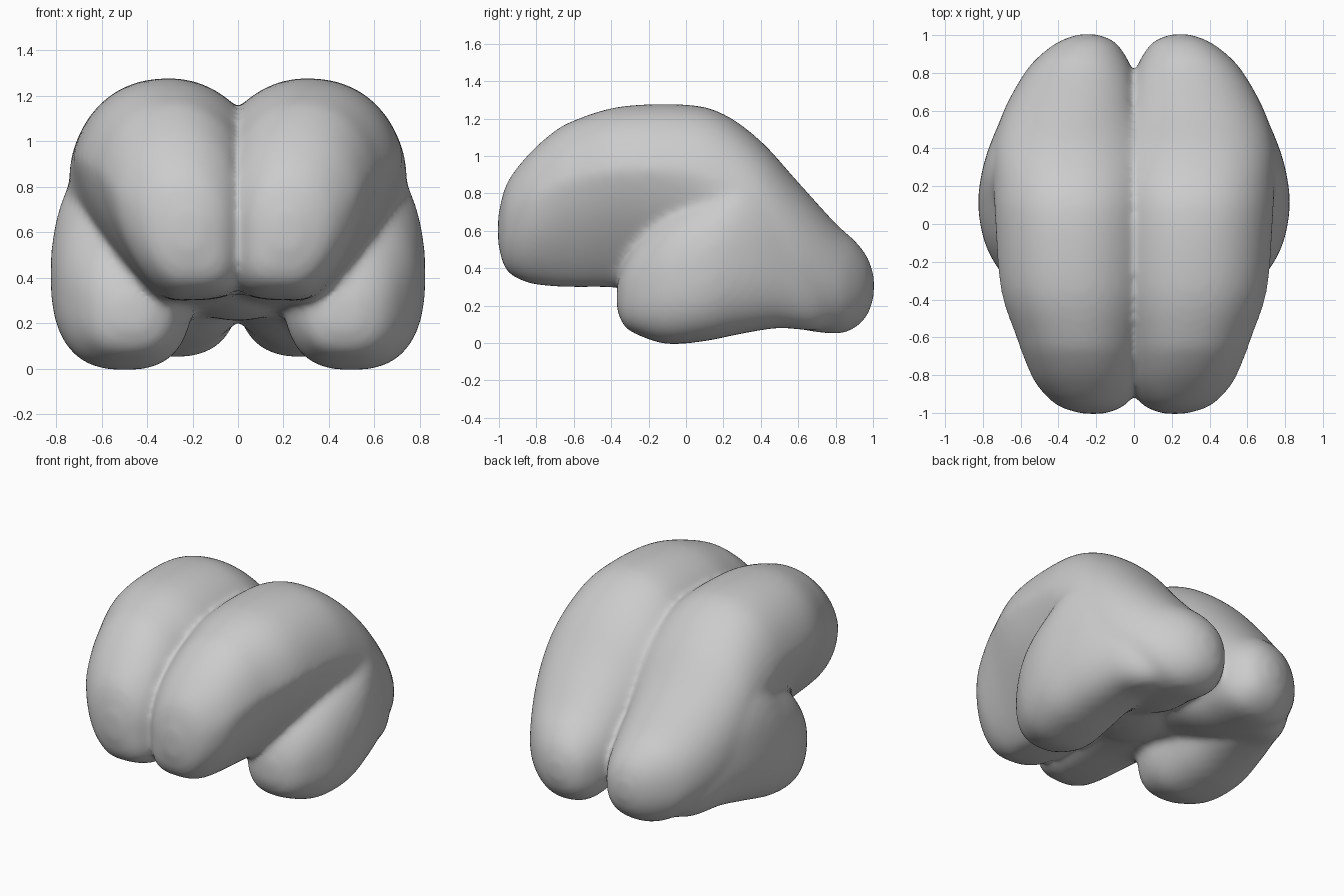
import bpy, bmesh
from math import sin, cos, tau
from mathutils import Vector, Matrix

cube = bpy.data.objects.get("Cube")
if cube:
    bpy.data.objects.remove(cube, do_unlink=True)

SIDES = 48
STEPS = 5

# Stations from front to back:
# y, inner x, outer x, bottom z, top z, undercut of the lower outer side
CEREBRUM = [
    (-1.005, .16, .27, .53, .68, 0),
    (-.96, .05, .41, .39, .85, .1),
    (-.85, -.03, .525, .325, 1.0, .2),
    (-.72, -.06, .59, .305, 1.12, .3),
    (-.60, -.08, .635, .30, 1.19, .36),
    (-.35, -.13, .72, .295, 1.265, .4),
    (0, -.15, .75, .24, 1.275, .33),
    (.20, -.15, .755, .19, 1.225, .1),
    (.40, -.12, .75, .12, 1.08, 0),
    (.60, -.04, .69, .075, .86, 0),
    (.80, .005, .58, .05, .64, 0),
    (.90, .05, .49, .08, .55, 0),
    (.97, .11, .39, .15, .46, 0),
    (1.005, .20, .29, .25, .36, 0),
]
TEMPORAL = [
    (-.37, .40, .53, .18, .31, 0),
    (-.33, .31, .63, .09, .43, 0),
    (-.25, .25, .71, .04, .56, 0),
    (-.10, .20, .79, -.005, .71, 0),
    (.10, .20, .825, .01, .83, 0),
    (.30, .20, .80, .05, .97, 0),
    (.50, .20, .73, .08, .88, 0),
    (.70, .22, .62, .07, .66, 0),
    (.86, .27, .46, .14, .46, 0),
]


def spline(stations):
    """Smoothly fill in the stations between the given ones."""
    pts = [Vector(s) for s in stations]
    out = []
    for i in range(len(pts) - 1):
        a, b, c, d = (pts[max(i - 1, 0)], pts[i], pts[i + 1],
                      pts[min(i + 2, len(pts) - 1)])
        for k in range(STEPS):
            t = k / STEPS
            out.append(b + (c - a) * t / 2
                       + (a * 2 - b * 5 + c * 4 - d) * t * t / 2
                       + (b * 3 - a - c * 3 + d) * t ** 3 / 2)
    return out + [pts[-1]]


def rounded(v, power):
    return (1 if v >= 0 else -1) * abs(v) ** (2 / power)


def loft(bm, stations, side, outer_base):
    """Loft sections along y; outer_base is the fullness of the lower outer side."""
    rings = []
    for y, x0, x1, z0, z1, undercut in spline(stations):
        # The frontal lobes meet flat along the middle
        inner_base = 4 if y < .1 and x0 < .1 else 2.6
        ring = []
        for k in range(SIDES):
            a = tau * k / SIDES
            c, s = cos(a), sin(a)
            if s < 0:
                power = outer_base if c > 0 else inner_base
            else:
                power = 2.25 if c > 0 else 2
            c, s = rounded(c, power), rounded(s, power)
            if c > 0:
                c *= 1 - undercut * max(0, .3 - s)
            x = (x0 + x1) / 2 + c * (x1 - x0) / 2
            z = (z0 + z1) / 2 + s * (z1 - z0) / 2
            ring.append(bm.verts.new((side * x, y, z)))
        rings.append(ring)
    for r, q in zip(rings, rings[1:]):
        for k in range(SIDES):
            n = (k + 1) % SIDES
            bm.faces.new((r[k], r[n], q[n], q[k]))
    bm.faces.new(rings[0][::-1])
    bm.faces.new(rings[-1])


bm = bmesh.new()
for side in (1, -1):
    loft(bm, CEREBRUM, side, 2)
    loft(bm, TEMPORAL, side, 2.6)

# Central core joining the halves underneath
bmesh.ops.create_uvsphere(
    bm, u_segments=32, v_segments=16, radius=1,
    matrix=Matrix.Translation((0, .08, .42)) @ Matrix.Diagonal((.3, .42, .21, 1)))
bmesh.ops.recalc_face_normals(bm, faces=bm.faces)

mesh = bpy.data.meshes.new("brain")
bm.to_mesh(mesh)
bm.free()
brain = bpy.data.objects.new("brain", mesh)
bpy.context.collection.objects.link(brain)

# One plain grey material
grey = bpy.data.materials.new("plain grey")
grey.use_nodes = True
grey.diffuse_color = (.6, .6, .6, 1)
grey.node_tree.nodes["Principled BSDF"].inputs["Base Color"].default_value = (.6, .6, .6, 1)
mesh.materials.append(grey)

# Fuse the lobes and soften the folds between them
remesh = brain.modifiers.new("fuse", 'REMESH')
remesh.mode = 'VOXEL'
remesh.voxel_size = .02
remesh.use_smooth_shade = True
soften = brain.modifiers.new("soften", 'SMOOTH')
soften.factor = .5
soften.iterations = 14
